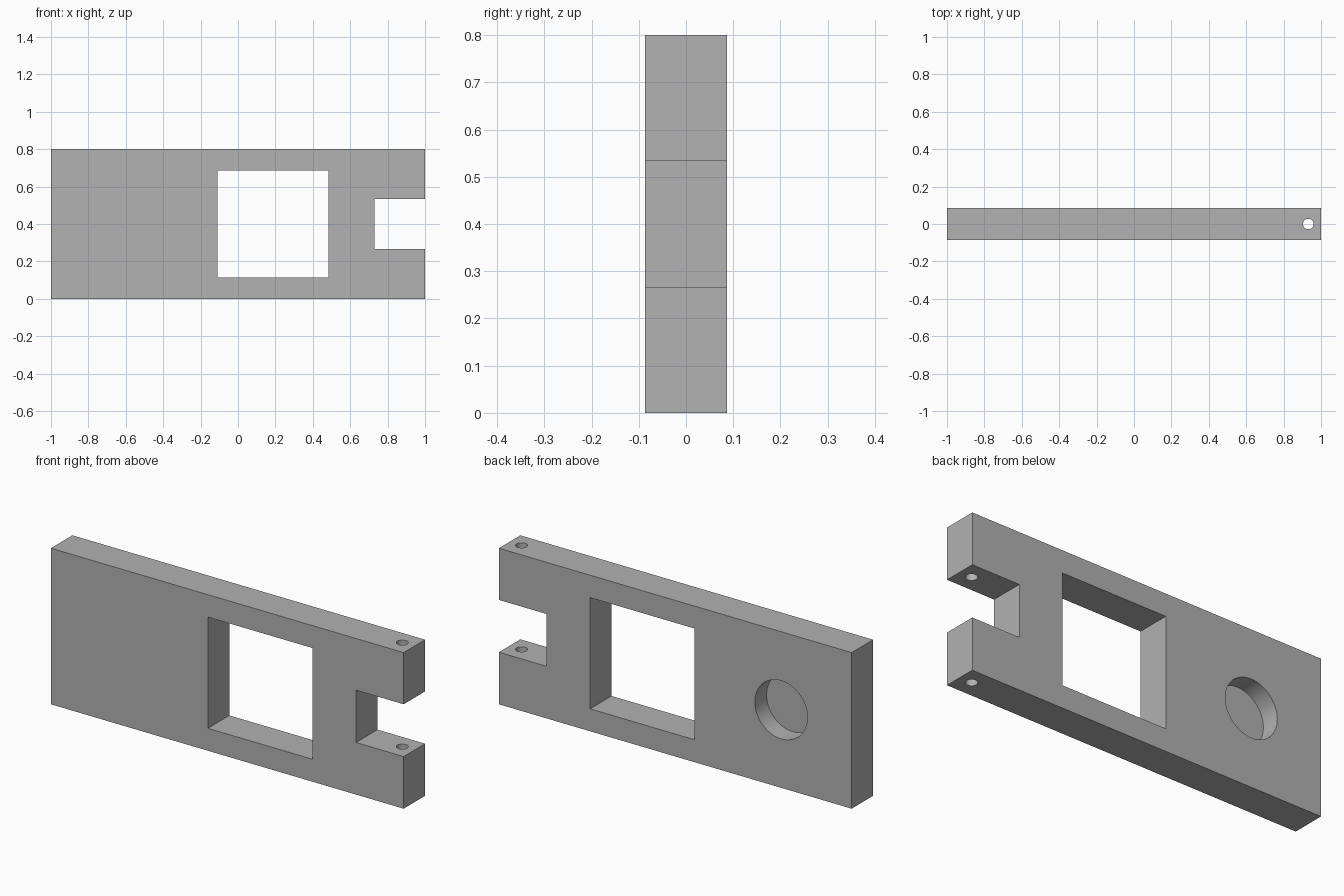
import bpy
from math import radians

if "Cube" in bpy.data.objects:
    bpy.data.objects.remove(bpy.data.objects["Cube"], do_unlink=True)

LENGTH, DEPTH, HEIGHT = 2.0, 0.173, 0.8
MID = HEIGHT / 2
BACK = DEPTH / 2

grey = bpy.data.materials.new("plain grey")
grey.use_nodes = True
grey.diffuse_color = (0.445, 0.445, 0.445, 1)
grey.node_tree.nodes["Principled BSDF"].inputs["Base Color"].default_value = grey.diffuse_color


def box(name, x0, x1, y0, y1, z0, z1):
    bpy.ops.mesh.primitive_cube_add(
        size=1, location=((x0 + x1) / 2, (y0 + y1) / 2, (z0 + z1) / 2))
    obj = bpy.context.object
    obj.name = name
    obj.scale = (x1 - x0, y1 - y0, z1 - z0)
    bpy.ops.object.transform_apply(location=False, rotation=False, scale=True)
    obj.data.materials.append(grey)
    return obj


def cylinder(name, radius, length, location, tilt=0):
    bpy.ops.mesh.primitive_cylinder_add(
        vertices=64, radius=radius, depth=length, location=location,
        rotation=(radians(tilt), 0, 0))
    obj = bpy.context.object
    obj.name = name
    obj.data.materials.append(grey)
    return obj


# Solid bar
plate = box("plate", -LENGTH / 2, LENGTH / 2, -BACK, BACK, 0, HEIGHT)

# Window, end notch, blind round pocket in the back, and pin hole through both prongs
pocket_depth, over = 0.095, 0.1
cutters = [
    box("window_cutter", -0.11, 0.483, -0.2, 0.2, 0.115, 0.685),
    box("notch_cutter", 0.73, 1.1, -0.2, 0.2, 0.267, 0.535),
    cylinder("pocket_cutter", 0.149, pocket_depth + over,
             (-0.6, BACK + (over - pocket_depth) / 2, MID), tilt=90),
    # The pin hole stops inside the open notch, one cutter per prong
    cylinder("lower_pin_cutter", 0.028, 0.5, (0.932, 0, 0.1)),
    cylinder("upper_pin_cutter", 0.028, 0.5, (0.932, 0, 0.7)),
]

for cutter in cutters:
    cutter.hide_render = True
    cut = plate.modifiers.new(cutter.name, "BOOLEAN")
    cut.operation = "DIFFERENCE"
    cut.solver = "EXACT"
    cut.object = cutter

# Bake the cuts and drop the cutters
bpy.ops.object.select_all(action="DESELECT")
plate.select_set(True)
bpy.context.view_layer.objects.active = plate
for name in [m.name for m in plate.modifiers]:
    bpy.ops.object.modifier_apply(modifier=name)
for cutter in cutters:
    bpy.data.objects.remove(cutter, do_unlink=True)

bpy.ops.object.shade_smooth_by_angle(angle=radians(30))
